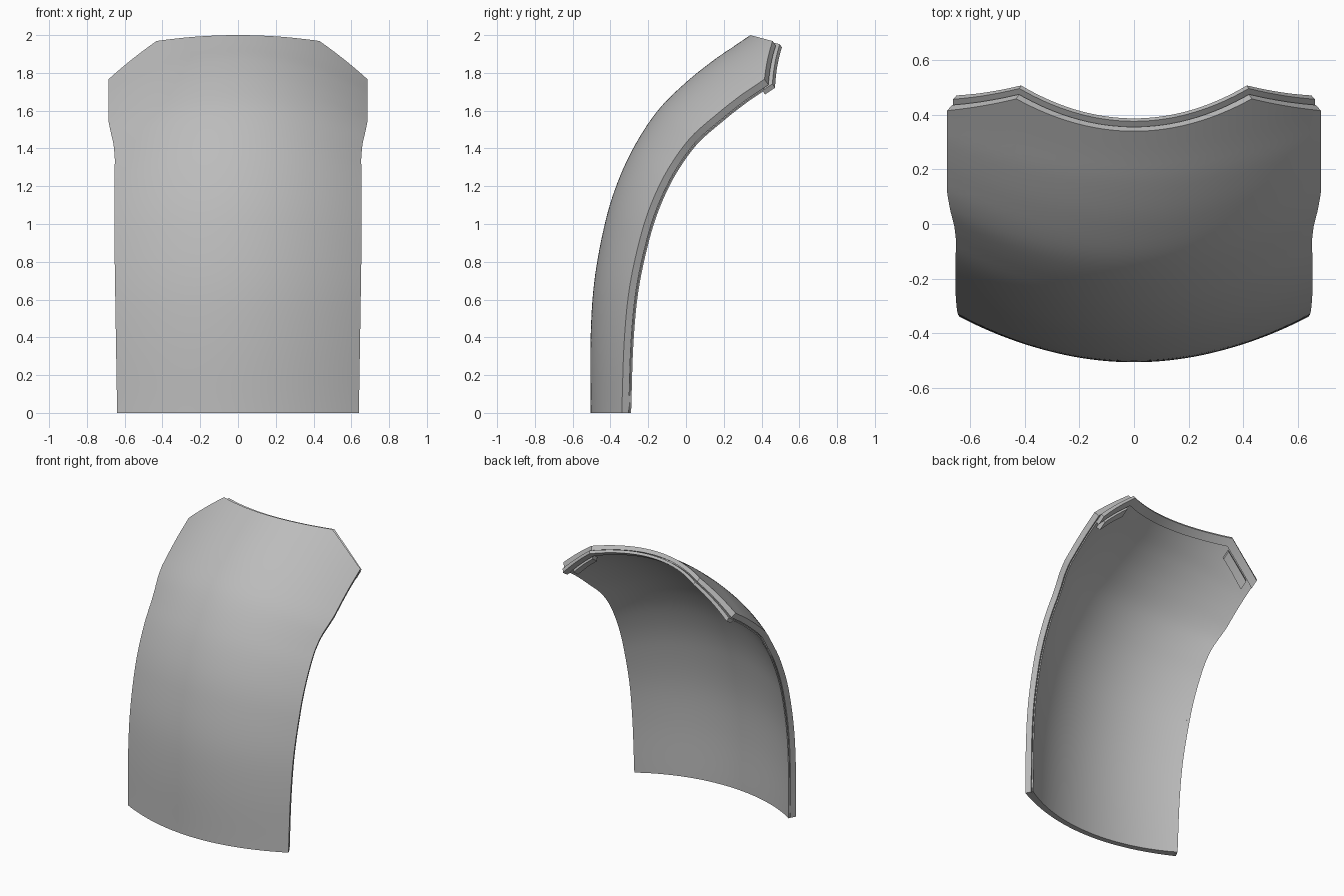
import bpy, bmesh
from mathutils import Vector

cube = bpy.data.objects.get("Cube")
if cube:
    bpy.data.objects.remove(cube)

grey = bpy.data.materials.new("plain grey")
grey.use_nodes = True
grey.diffuse_color = (0.5, 0.5, 0.5, 1)
grey.node_tree.nodes["Principled BSDF"].inputs["Base Color"].default_value = (0.5, 0.5, 0.5, 1)

# Centre line of the outer face as (y, z), with distance along it
SPINE = [Vector(p) for p in [(-.505, 0), (-.505, .4), (-.485, .7), (-.43, 1), (-.37, 1.2),
         (-.28, 1.4), (-.15, 1.6), (0, 1.75), (.15, 1.87), (.26, 1.945), (.34, 2), (.42, 2.055)]]
DIST = [0.0]
for a, b in zip(SPINE, SPINE[1:]):
    DIST.append(DIST[-1] + (b - a).length)
LENGTH = DIST[-2]
WIDTH = [(0, .64), (.5, .648), (1, .655), (1.35, .654), (1.5, .652), (1.6, .658),
         (1.72, .673), (1.83, .685), (3, .685)]
BOW = [(0, .165), (1, .2), (1.44, .215), (1.9, .235), (3, .235)]
CORNER = 17 / 27


def lerp(table, t):
    for (a, p), (b, q) in zip(table, table[1:]):
        if t <= b:
            return p + (q - p) * (t - a) / (b - a)
    return table[-1][1]


def slope(i):
    a, b = max(i - 1, 0), min(i + 1, len(SPINE) - 1)
    return (SPINE[b] - SPINE[a]) / (DIST[b] - DIST[a])


def spine(s):
    """Smooth point and direction at distance s along the centre line."""
    i = 0
    while i < len(SPINE) - 2 and s > DIST[i + 1]:
        i += 1
    h = DIST[i + 1] - DIST[i]
    t = (s - DIST[i]) / h
    p, q, m, n = SPINE[i], SPINE[i + 1], slope(i) * h, slope(i + 1) * h
    c, d = 3 * (q - p) - 2 * m - n, 2 * (p - q) + m + n
    return p + t * (m + t * (c + t * d)), (m + t * (2 * c + 3 * t * d)).normalized()


def surface(u, v, depth):
    """u across (-1 to 1), v from foot to top edge, depth inward from the outer face."""
    w = abs(u)
    if w < CORNER:
        extra = .08 * (w / CORNER) ** 2
    else:
        extra = .08 - .15 * (w - CORNER) / (1 - CORNER)
    s = v * (LENGTH + extra)
    p, d = spine(s)
    depth *= 1 + .3 * w ** 4
    inward = lerp(BOW, s) * u * u + depth
    x = u * (lerp(WIDTH, s) - depth * .5)
    return (x, p.x + d.y * inward, p.y - d.x * inward)


def slab(name, u0, u1, v0, v1, d0, d1, nu, nv):
    """Closed curved plate filling a patch of the shell between two depths."""
    bm = bmesh.new()
    layers = []
    for depth in (d0, d1):
        layers.append([[bm.verts.new(surface(u0 + (u1 - u0) * i / nu, v0 + (v1 - v0) * j / nv, depth))
                        for i in range(nu + 1)] for j in range(nv + 1)])
    for g in layers:
        for j in range(nv):
            for i in range(nu):
                bm.faces.new((g[j][i], g[j][i + 1], g[j + 1][i + 1], g[j + 1][i]))
    a, b = layers
    for j in (0, nv):
        for i in range(nu):
            bm.faces.new((a[j][i], a[j][i + 1], b[j][i + 1], b[j][i]))
    for i in (0, nu):
        for j in range(nv):
            bm.faces.new((a[j][i], a[j + 1][i], b[j + 1][i], b[j][i]))
    bmesh.ops.recalc_face_normals(bm, faces=bm.faces)
    mesh = bpy.data.meshes.new(name)
    bm.to_mesh(mesh)
    bm.free()
    mesh.materials.append(grey)
    ob = bpy.data.objects.new(name, mesh)
    bpy.context.collection.objects.link(ob)
    bpy.ops.object.select_all(action='DESELECT')
    ob.select_set(True)
    bpy.context.view_layer.objects.active = ob
    bpy.ops.object.shade_smooth_by_angle()


# Outer skin, inner core set back from its edges, and the deeper rim behind the top
slab("outer_skin", -1, 1, 0, 1, 0, .028, 54, 60)
slab("inner_core", -.975, .975, 0, .99, .026, .038, 54, 60)
slab("top_rim", -1, 1, .982, 1.009, .034, .053, 54, 1)

# Thin back flange closing the side groove, foot block in the groove, corner tab
for side, k in (("left", 1), ("right", -1)):
    slab(side + "_back_flange", .974 * k, k, 0, .985, .032, .038, 1, 60)
    slab(side + "_foot_block", .974 * k, .997 * k, .015, .04, .026, .034, 1, 1)
    slab(side + "_corner_tab", .66 * k, .93 * k, .952, .978, .036, .062, 8, 1)
